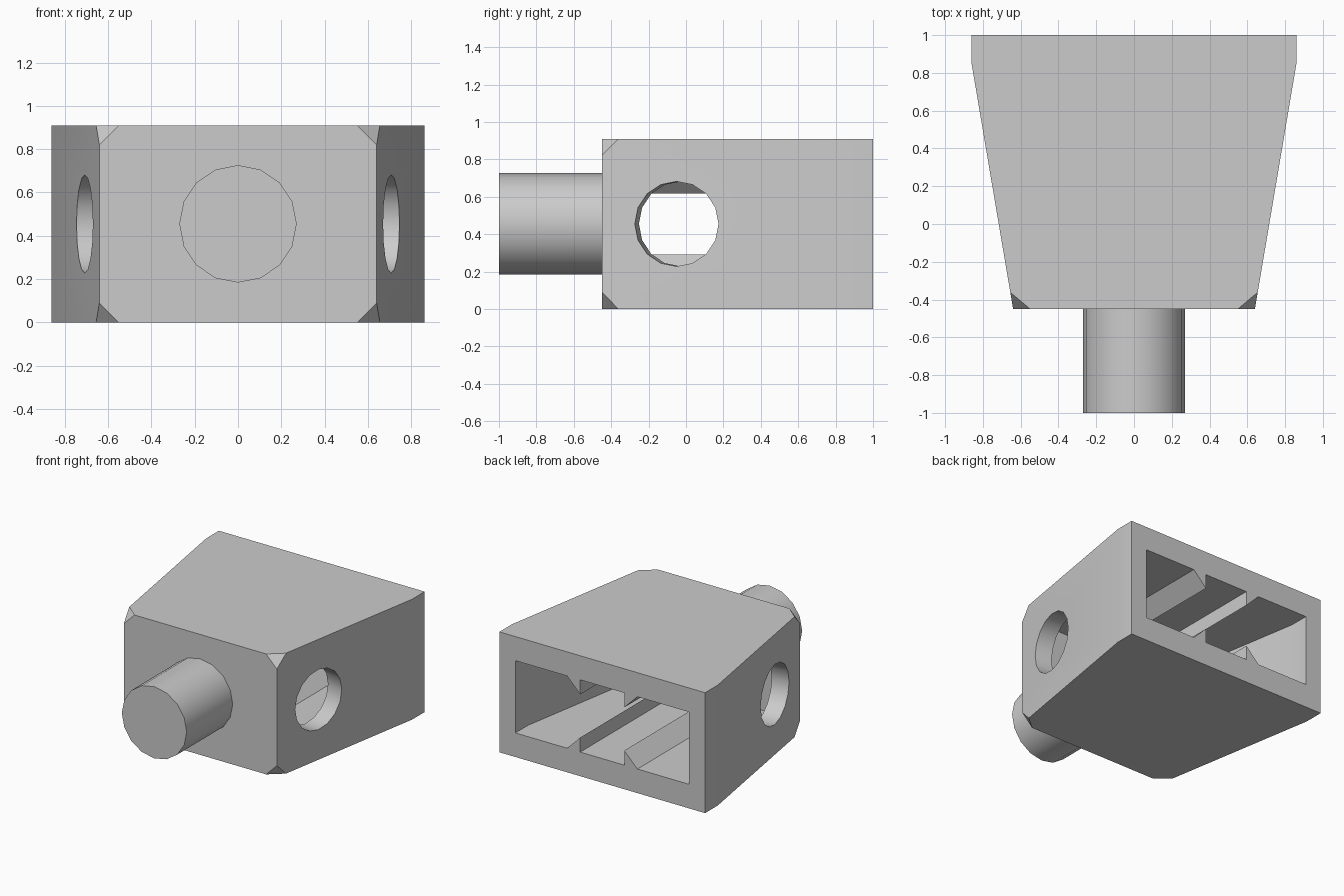
import bpy, bmesh
from math import radians, atan2
from mathutils import Matrix, Vector

default = bpy.data.objects.get("Cube")
if default:
    bpy.data.objects.remove(default, do_unlink=True)

HEIGHT, MID = 0.91, 0.455
BACK, FRONT, BEND = 1.0, -0.45, 0.85
WIDE, NARROW = 0.86, 0.64

grey = bpy.data.materials.new("light grey")
grey.use_nodes = True
grey.diffuse_color = (0.6, 0.6, 0.6, 1)
grey.node_tree.nodes["Principled BSDF"].inputs["Base Color"].default_value = (0.6, 0.6, 0.6, 1)


def make(name, bm):
    bmesh.ops.recalc_face_normals(bm, faces=bm.faces)
    mesh = bpy.data.meshes.new(name)
    bm.to_mesh(mesh)
    bm.free()
    obj = bpy.data.objects.new(name, mesh)
    bpy.context.collection.objects.link(obj)
    mesh.materials.append(grey)
    return obj


def prism(points, direction):
    bm = bmesh.new()
    face = bm.faces.new([bm.verts.new(p) for p in points])
    ext = bmesh.ops.extrude_face_region(bm, geom=[face])
    moved = [v for v in ext["geom"] if isinstance(v, bmesh.types.BMVert)]
    bmesh.ops.translate(bm, verts=moved, vec=direction)
    return bm


def cylinder(name, radius, depth, centre, axis):
    bm = bmesh.new()
    turn = Vector(axis).to_track_quat("Z", "Y").to_matrix().to_4x4()
    bmesh.ops.create_cone(bm, cap_ends=True, segments=16, radius1=radius, radius2=radius,
                          depth=depth, matrix=Matrix.Translation(centre) @ turn)
    return make(name, bm)


def select(obj):
    bpy.ops.object.select_all(action="DESELECT")
    obj.select_set(True)
    bpy.context.view_layer.objects.active = obj


def combine(obj, cutter, operation):
    select(obj)
    mod = obj.modifiers.new("cut", "BOOLEAN")
    mod.object, mod.operation, mod.solver = cutter, operation, "EXACT"
    bpy.ops.object.modifier_apply(modifier=mod.name)
    bpy.data.objects.remove(cutter, do_unlink=True)


def mirrored(half):
    return half + [(-x, y) for x, y in reversed(half)]


# Tapered body with its four front corners clipped
outline = mirrored([(NARROW, FRONT), (WIDE, BEND), (WIDE, BACK)])
bm = prism([(x, y, 0) for x, y in outline], (0, 0, HEIGHT))
corners = [v for v in bm.verts if v.co.y < FRONT + 0.01]
bmesh.ops.bevel(bm, geom=corners, offset=0.09, segments=1, affect="VERTICES")
body = make("body", bm)

# Pocket open at the back: plan outline crossed with a ridged section
WALL, POCKET_END, OVER = 0.134, -0.27, 0.2
slope = (WIDE - NARROW) / (BEND - FRONT)
inner_end = NARROW + slope * (POCKET_END - FRONT) - WALL
plan = mirrored([(inner_end, POCKET_END), (WIDE - WALL, BEND), (WIDE - WALL, BACK + OVER)])
pocket = make("pocket_cutter", prism([(x, y, 0) for x, y in plan], (0, 0, HEIGHT)))

RIDGE_IN, RIDGE_OUT, TALL, HALF = 0.184, 0.294, 0.11, 0.273
top = [(RIDGE_IN, HALF), (RIDGE_IN, HALF - TALL), (RIDGE_OUT, HALF), (WIDE, HALF)]
half = top + [(x, -z) for x, z in reversed(top)]
section = [(x, POCKET_END - OVER, MID + z) for x, z in mirrored(half)]
ridged = make("section_cutter", prism(section, (0, 2, 0)))
combine(pocket, ridged, "INTERSECT")
combine(body, pocket, "DIFFERENCE")

# Round side holes, square to the slanted walls
HOLE_Y = -0.05
hole_x = NARROW + slope * (HOLE_Y - FRONT)
for side in (1, -1):
    hole = cylinder("hole_cutter", 0.227, 0.34, (side * hole_x, HOLE_Y, MID), (side, -slope, 0))
    # Keep a vertex at the top of each hole
    combine(body, hole, "DIFFERENCE")

# Round stud on the front
stud = cylinder("front_stud", 0.271, 0.55, (0, -0.725, MID), (0, -1, 0))

for obj in (body, stud):
    select(obj)
    bpy.ops.object.shade_smooth_by_angle(angle=radians(30))
